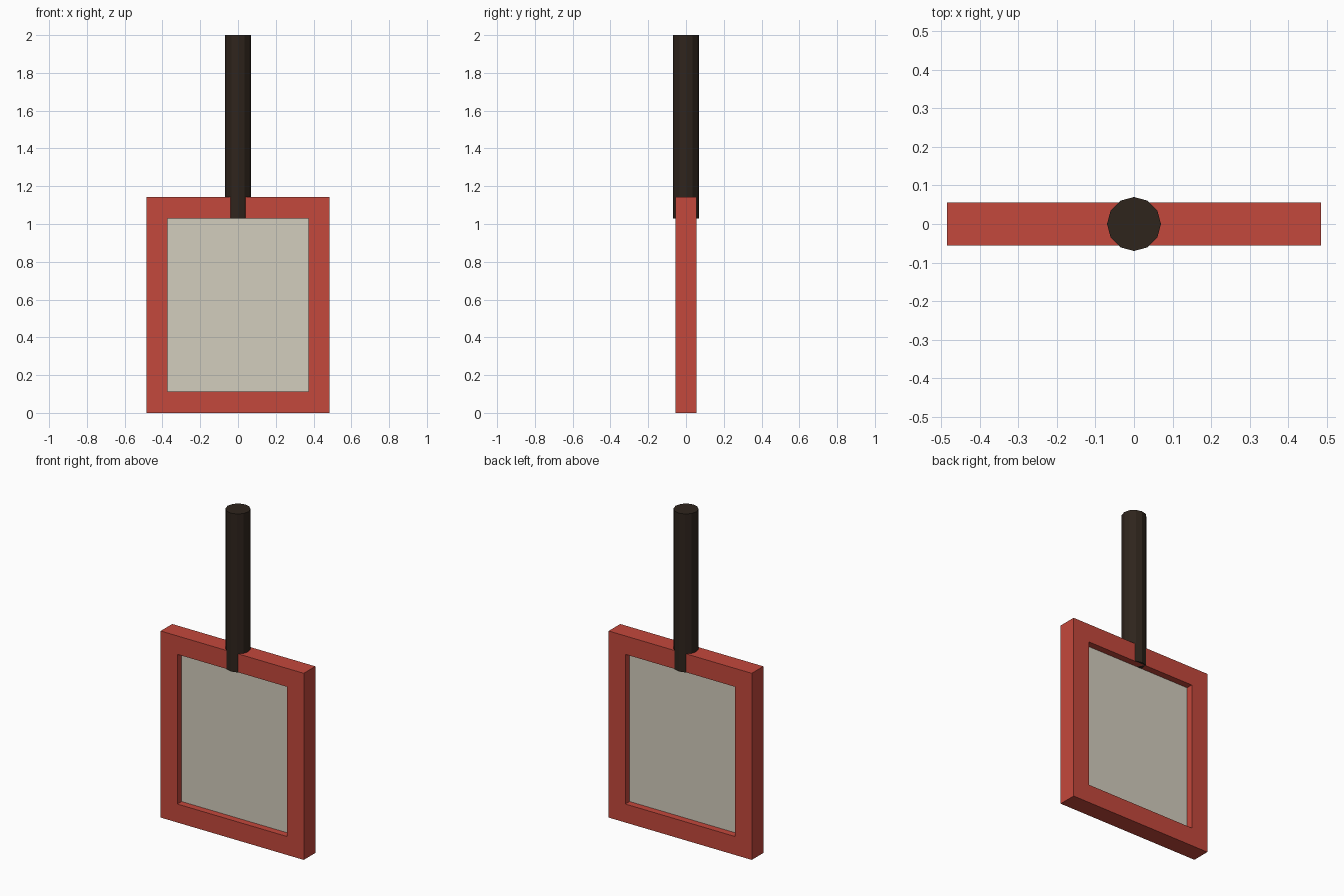
import bpy, bmesh, math

if "Cube" in bpy.data.objects:
    bpy.data.objects.remove(bpy.data.objects["Cube"])

W, H, D, B = 0.485, 1.143, 0.056, 0.113   # frame half width, height, half depth, border
PANEL = 0.015                             # panel half thickness


def material(name, color):
    mat = bpy.data.materials.new(name)
    mat.diffuse_color = (*color, 1)
    mat.use_nodes = True
    mat.node_tree.nodes["Principled BSDF"].inputs["Base Color"].default_value = mat.diffuse_color
    return mat


def make_object(name, bm, mat):
    bmesh.ops.recalc_face_normals(bm, faces=bm.faces)
    mesh = bpy.data.meshes.new(name)
    bm.to_mesh(mesh)
    bm.free()
    mesh.materials.append(mat)
    obj = bpy.data.objects.new(name, mesh)
    bpy.context.collection.objects.link(obj)
    return obj


def rectangle(bm, inset, y):
    x, z0, z1 = W - inset, inset, H - inset
    return [bm.verts.new((px, y, pz)) for px, pz in ((-x, z0), (x, z0), (x, z1), (-x, z1))]


red = material("red", (0.55, 0.065, 0.045))
cream = material("cream", (0.65, 0.61, 0.51))
dark = material("dark_brown", (0.028, 0.018, 0.012))

# Rectangular frame: four loops bridged round the border
bm = bmesh.new()
loops = [rectangle(bm, i, y) for i, y in ((0, -D), (0, D), (B, D), (B, -D))]
for k in range(4):
    a, b = loops[k], loops[(k + 1) % 4]
    for i in range(4):
        j = (i + 1) % 4
        bm.faces.new((a[i], a[j], b[j], b[i]))
make_object("frame", bm, red)

# Thin panel recessed inside the frame
bm = bmesh.new()
a, b = rectangle(bm, B, -PANEL), rectangle(bm, B, PANEL)
bm.faces.new(a)
bm.faces.new(b)
for i in range(4):
    j = (i + 1) % 4
    bm.faces.new((a[i], a[j], b[j], b[i]))
make_object("panel", bm, cream)

# Twelve-sided handle running through the top border
bm = bmesh.new()
bottom, top = H - B, 2.0
bmesh.ops.create_cone(bm, cap_ends=True, segments=12, radius1=0.07, radius2=0.07, depth=top - bottom)
bmesh.ops.translate(bm, verts=bm.verts, vec=(0, 0, (top + bottom) / 2))
make_object("handle", bm, dark)
